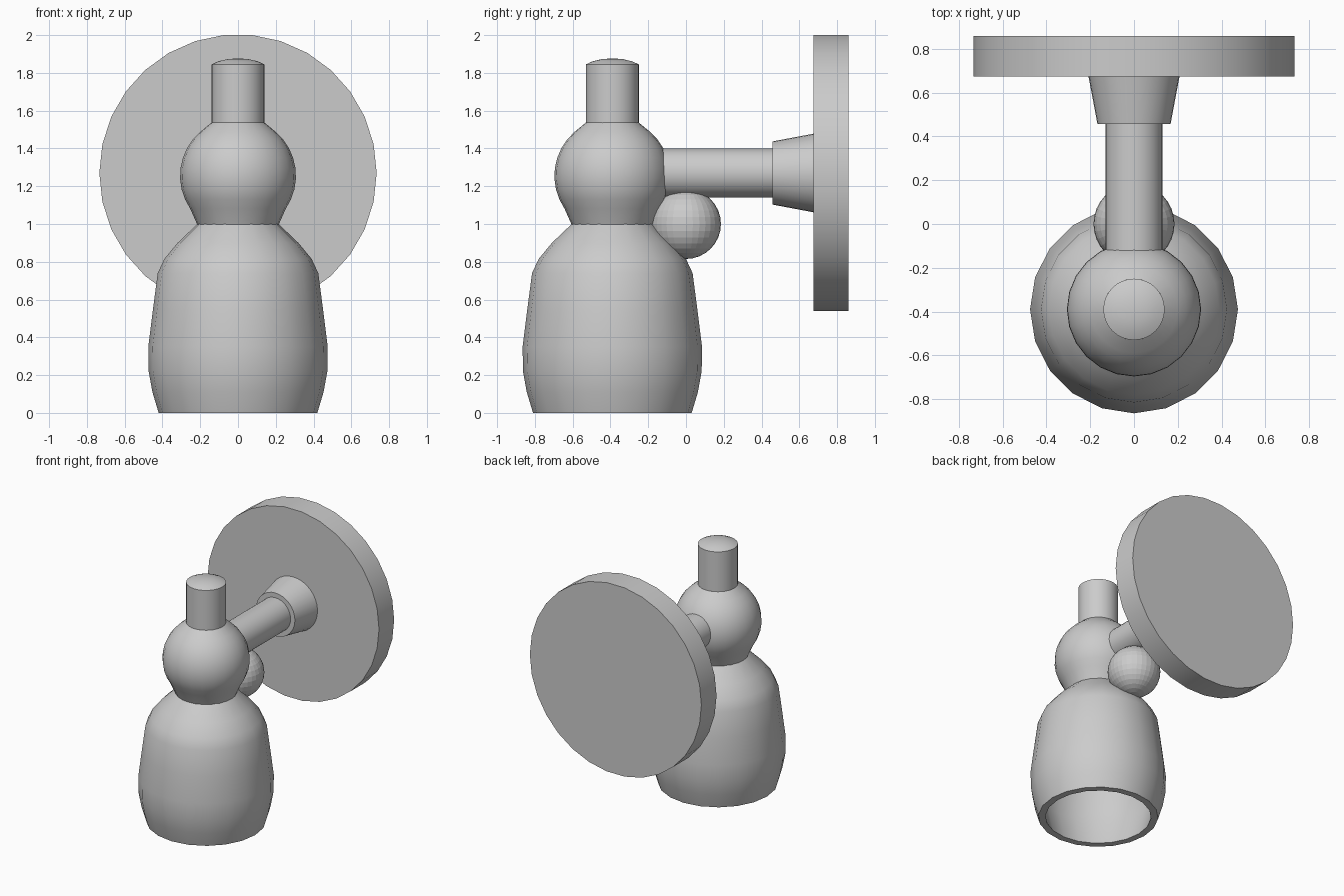
import bpy, bmesh, math
from mathutils import Matrix

cube = bpy.data.objects.get("Cube")
if cube:
    bpy.data.objects.remove(cube, do_unlink=True)

grey = bpy.data.materials.new("plain_grey")
grey.use_nodes = True
colour = (0.6, 0.6, 0.6, 1)
grey.diffuse_color = colour
grey.node_tree.nodes["Principled BSDF"].inputs["Base Color"].default_value = colour


def finish(name, bm, angle):
    """Turn a bmesh into an object; angle None keeps flat faces."""
    bmesh.ops.recalc_face_normals(bm, faces=bm.faces)
    mesh = bpy.data.meshes.new(name)
    bm.to_mesh(mesh)
    bm.free()
    mesh.materials.append(grey)
    obj = bpy.data.objects.new(name, mesh)
    bpy.context.collection.objects.link(obj)
    if angle:
        bpy.ops.object.select_all(action="DESELECT")
        obj.select_set(True)
        bpy.context.view_layer.objects.active = obj
        bpy.ops.object.shade_smooth_by_angle(angle=math.radians(angle))
    return obj


def lathe(name, profile, sides, matrix, angle=30):
    """Spin (radius, height) points about the local z axis."""
    bm = bmesh.new()
    rings = []
    for r, h in profile:
        if r == 0:
            rings.append([bm.verts.new((0, 0, h))] * sides)
        else:
            turns = [math.tau * i / sides for i in range(sides)]
            rings.append([bm.verts.new((r * math.cos(a), r * math.sin(a), h)) for a in turns])
    for low, high in zip(rings, rings[1:]):
        for i in range(sides):
            j = (i + 1) % sides
            corners = list(dict.fromkeys((low[i], low[j], high[j], high[i])))
            bm.faces.new(corners)
    bm.transform(matrix)
    return finish(name, bm, angle)


upright = Matrix.Translation((0, -0.39, 0))
# Local z points to the back wall
backward = Matrix.Translation((0, 0, 1.27)) @ Matrix.Rotation(-math.pi / 2, 4, "X")

# Hollow bell shade: inside from its ceiling to the rim, then the outside
inside = [(0, 0.95), (0.18, 0.95), (0.28, 0.86), (0.34, 0.79), (0.37, 0.72),
          (0.42, 0.34), (0.42, 0.21), (0.37, 0)]
outside = [(0.42, 0), (0.453, 0.11), (0.473, 0.22), (0.475, 0.35), (0.45, 0.55),
           (0.425, 0.74), (0.39, 0.815), (0.32, 0.9), (0.215, 1.0), (0, 1.0)]
lathe("shade", inside + outside, 20, upright)

# Rounded joint between shade and cap
joint = [(0, 0.99), (0.215, 0.995)]
for k in range(1, 10):
    a = math.radians(-45 + k * 10.5)
    joint.append((0.307 * math.cos(a), 1.255 + 0.307 * math.sin(a)))
joint += [(0.14, 1.537), (0, 1.537)]
lathe("joint_ball", joint, 24, upright)

# Top stem with a shallow dome
lathe("top_stem", [(0, 1.5), (0.14, 1.5), (0.14, 1.845), (0.105, 1.861),
                   (0.055, 1.873), (0, 1.877)], 32, upright, 25)

# Arm, flared collar and wall plate
lathe("arm", [(0, -0.25), (0.13, -0.25), (0.13, 0.5), (0, 0.5)], 32, backward)
lathe("collar", [(0, 0.457), (0.167, 0.457), (0.209, 0.68), (0, 0.68)], 32, backward)
lathe("wall_plate", [(0, 0.675), (0.734, 0.675), (0.734, 0.86), (0, 0.86)], 30, backward)

# Faceted knob under the arm
bm = bmesh.new()
bmesh.ops.create_uvsphere(bm, u_segments=32, v_segments=16, radius=0.185,
                          matrix=Matrix.Translation((0, 0, 1.0)))
finish("knob", bm, None)
